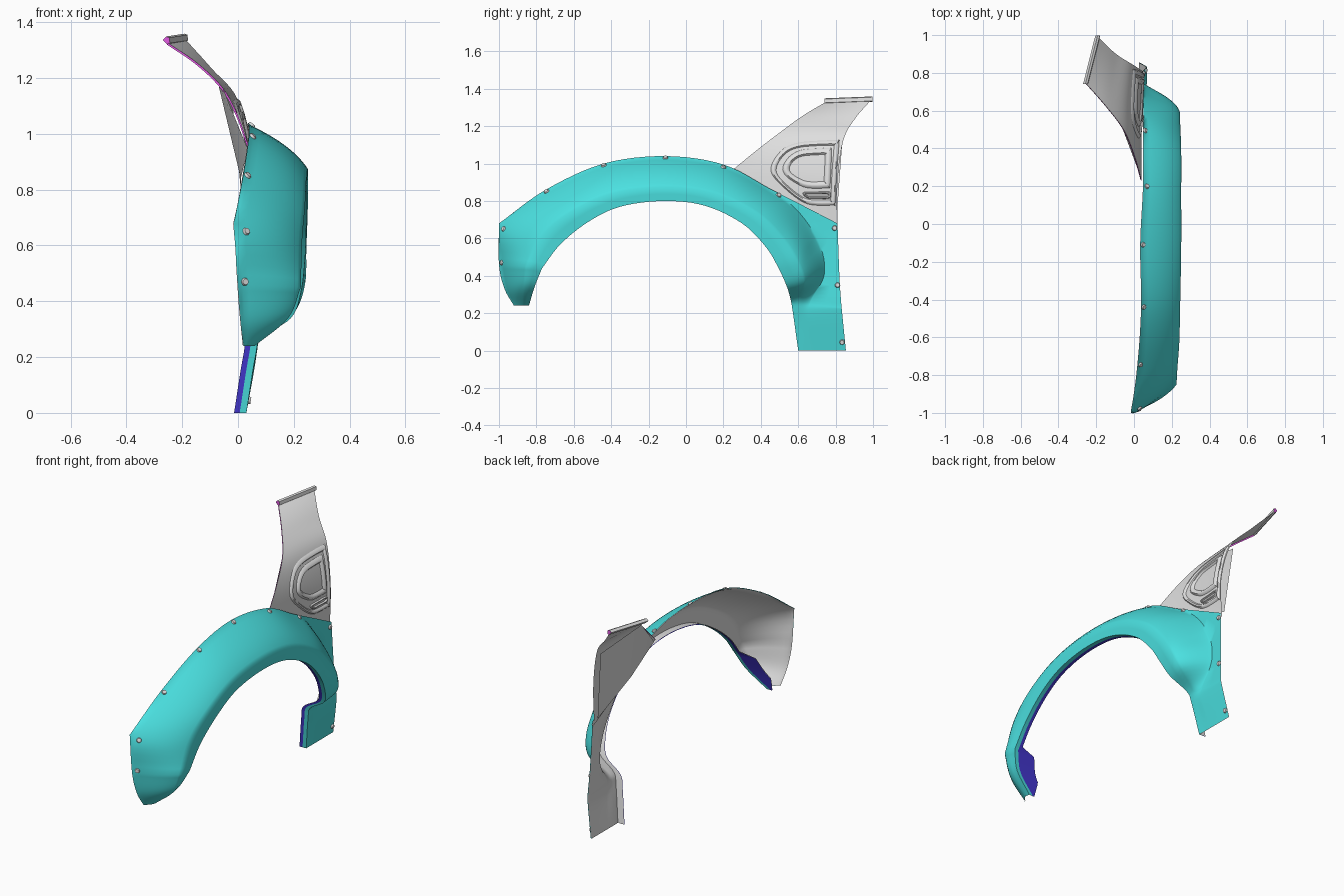
import bpy, bmesh
from mathutils import Vector
from mathutils.bvhtree import BVHTree

old = bpy.data.objects.get("Cube")
if old:
    bpy.data.objects.remove(old, do_unlink=True)


def material(name, r, g, b):
    m = bpy.data.materials.new(name)
    m.use_nodes = True
    m.diffuse_color = (r, g, b, 1)
    m.node_tree.nodes["Principled BSDF"].inputs["Base Color"].default_value = (r, g, b, 1)
    return m


teal = material("teal paint", .07, .75, .75)
grey = material("light grey panel", .74, .74, .74)
blue = material("blue liner", .06, .04, .65)
pink = material("magenta edge", .75, .1, .75)


def finish(name, bm, mats, angle=0.7):
    mesh = bpy.data.meshes.new(name)
    bm.to_mesh(mesh)
    for m in mats:
        mesh.materials.append(m)
    obj = bpy.data.objects.new(name, mesh)
    bpy.context.collection.objects.link(obj)
    bpy.ops.object.select_all(action='DESELECT')
    obj.select_set(True)
    bpy.context.view_layer.objects.active = obj
    bpy.ops.object.shade_smooth_by_angle(angle=angle)


def grid(rows, toward, closed=False):
    """Skin rows of points; turn the faces along toward(centre)."""
    bm = bmesh.new()
    vs = [[bm.verts.new(p) for p in row] for row in rows]
    n = len(rows[0])
    for a, b in zip(vs, vs[1:]):
        for i in range(n if closed else n - 1):
            j = (i + 1) % n
            bm.faces.new((a[i], a[j], b[j], b[i]))
    bm.normal_update()
    facing = sum(f.calc_area() * f.normal.dot(toward(f.calc_center_median())) for f in bm.faces)
    if facing < 0:
        bmesh.ops.reverse_faces(bm, faces=bm.faces[:])
    bm.normal_update()
    return bm


def spline(points, steps, closed=False):
    """Smooth curve through every control point."""
    p = [Vector(q) for q in points]
    if closed:
        p = [p[-1]] + p + p[:2]
    else:
        p = [p[0] * 2 - p[1]] + p + [p[-1] * 2 - p[-2]]
    out = []
    for a, b, c, d in zip(p, p[1:], p[2:], p[3:]):
        for k in range(steps):
            t = k / steps
            out.append(b + (c - a) * t / 2 + (a * 2 - b * 5 + c * 4 - d) * t * t / 2
                       + (b * 3 - a - c * 3 + d) * t ** 3 / 2)
    return out if closed else out + [p[-2]]


STEPS = 6


def cornered(points, *corners):
    """Smooth curve that keeps a sharp corner at the given control points."""
    out, start = [], 0
    for c in corners:
        out += spline(points[start:c + 1], STEPS)[:-1]
        start = c
    return out + spline(points[start:], STEPS)


def outward(c):
    return Vector((1, 0, 0))


# Rails of the flare from the front tip, over the wheel, to the rear foot
outer = [(.02, -.92, .24), (.01, -.97, .33), (0, -1, .46), (-.015, -1, .68),
         (.02, -.75, .86), (.04, -.44, 1), (.035, -.11, 1.04), (.05, .2, .995),
         (.05, .45, .865), (.05, .63, .773), (.05, .81, .68), (.06, .82, .4),
         (.068, .83, .25), (.065, .835, .2), (.03, .855, 0)]
ridge = [(.06, -.87, .24), (.18, -.86, .34), (.225, -.85, .45), (.23, -.76, .62),
         (.24, -.62, .74), (.245, -.4, .84), (.25, -.12, .875), (.25, .15, .84),
         (.25, .38, .73), (.245, .52, .59), (.24, .6, .46), (.2, .63, .36),
         (.09, .6, .28), (.064, .6, .2), (.03, .63, 0)]
lip = [(.055, -.84, .24), (.17, -.81, .34), (.22, -.77, .44), (.225, -.67, .57),
       (.235, -.52, .69), (.24, -.35, .77), (.245, -.12, .8), (.245, .1, .775),
       (.245, .3, .68), (.24, .43, .55), (.225, .5, .43), (.19, .54, .34),
       (.085, .56, .27), (.062, .572, .2), (.03, .6, 0)]
rear_foot = [(.05, .59, .755), (.05, .71, .58), (.055, .74, .41), (.06, .67, .27),
             (.065, .66, .2), (.03, .7, 0)]
front_foot = [Vector(o).lerp(Vector(r), .08) for o, r in zip(outer, ridge)]
foot = front_foot[:len(outer) - len(rear_foot)] + rear_foot

O = cornered(outer, 3, 10)
F, R, L = (cornered(rail, 2) for rail in (foot, ridge, lip))

# Flare shell: flat border, convex flank, lip face and a turned-in rim
shell_rows, liner_rows = [], []
for o, f, r, l in zip(O, F, R, L):
    ctrl = f.lerp(r, .35)
    ctrl.x = f.x + .65 * (r.x - f.x)
    blend = min(.8, (f - o).length * 4)
    row = [o, o.lerp(f, .5)]
    for k in range(13):
        t = k / 12
        convex = f * (1 - t) ** 2 + ctrl * 2 * t * (1 - t) + r * t * t
        soft = f.lerp(r, t)
        soft.x = f.x + (r.x - f.x) * t * t * (3 - 2 * t)
        row.append(convex.lerp(soft, blend))
    rim = l - Vector((.024, 0, 0))
    row += [r.lerp(l, .5), l, rim]
    shell_rows.append(row)
    # Liner return: thin over the wheel, deeper at the front end
    front_end = l.y < 0 and l.z < .445
    inner_x = max(l.x - .14, o.x) if front_end else l.x - .044
    liner_rows.append([rim, Vector((min(inner_x, rim.x - .01), l.y, l.z))])

shell = grid(shell_rows, outward)
flare_tree = BVHTree.FromBMesh(shell)
finish("wheel_flare", shell, [teal], 0.9)

# Inner skin just behind the paint and the liner
skin = grid([row + side[1:] for row, side in zip(shell_rows, liner_rows)], outward)
for v in skin.verts:
    v.co -= v.normal * .004
finish("flare_inner_skin", skin, [grey], 0.9)

hub = Vector((0, -.12, .3))
liner = grid(liner_rows, lambda c: Vector((0, hub.y - c.y, hub.z - c.z)))
finish("wheel_arch_liner", liner, [blue])

# Upper fender panel, swept between its front and rear edges
front_edge = spline([(.04, .23, .95), (0, .37, 1.065), (-.055, .5, 1.165),
                     (-.145, .62, 1.253), (-.25, .74, 1.325)], STEPS)
rear_edge = spline([(.04, .81, .66), (.045, .81, .9), (0, .84, 1.12),
                    (-.095, .9, 1.235), (-.185, .985, 1.335)], STEPS)
panel = grid([[a.lerp(b, k / 8) for k in range(9)] for a, b in zip(front_edge, rear_edge)], outward)
panel_tree = BVHTree.FromBMesh(panel)
finish("upper_fender_panel", panel, [grey])

# Inner brace behind the vent, closed onto the front edge of the panel
low = [(.035, .25, .945), (.01, .5, .84), (.02, .805, .7)]
high = [front_edge[STEPS * 2], (-.07, .53, 1.175), (-.02, .835, 1.11)]
brace = grid([low, high], lambda c: Vector((-1, 0, 0)))
finish("inner_panel_brace", brace, [grey])

# Rolled strip along the top of the panel, with coloured ends
a, b = front_edge[-1], rear_edge[-1]
profile = [(-.002, -.006), (.006, 0), (.004, .02), (-.008, .024), (-.02, .012)]
ends = [[p + Vector((x, 0, z)) for x, z in profile] for p in (a, b + Vector((0, .012, 0)))]
middle = (a + b) / 2 + Vector((0, 0, .008))
axis = (b - a).normalized()
strip = grid(ends, lambda c: (c - middle) - axis * (c - middle).dot(axis), closed=True)
for end in ends:
    cap = strip.faces.new([strip.verts.new(p) for p in end])
    cap.material_index = 1
    cap.normal_update()
    if cap.normal.dot(end[0] - middle) < 0:
        cap.normal_flip()
finish("top_mounting_strip", strip, [grey, pink])

# Thin coloured return along the front edge of the panel
edge = grid([[p, p + Vector((-.005, .002, -.005))] for p in front_edge],
            lambda c: Vector((-1, -1, 1)))
finish("panel_front_edge", edge, [pink])


def raised_frame(name, outline, wall, height):
    """Raised rim following a rounded outline, laid on the upper panel."""
    pts = spline([(0, y, z) for y, z in outline], 4, closed=True)
    ys, zs = [p.y for p in pts], [p.z for p in pts]
    cy, cz = (max(ys) + min(ys)) / 2, (max(zs) + min(zs)) / 2
    hy, hz = max(ys) - cy, max(zs) - cz
    rows = []
    for inset, h in ((0, .001), (wall * .3, height), (wall * .7, height), (wall, .001)):
        row = []
        for p in pts:
            y = cy + (p.y - cy) * (1 - inset / hy)
            z = cz + (p.z - cz) * (1 - inset / hz)
            hit = panel_tree.ray_cast(Vector((2, y, z)), Vector((-1, 0, 0)))[0]
            row.append(Vector(((hit.x if hit else .03) + h, y, z)))
        rows.append(row)
    finish(name, grid(rows, outward, closed=True), [grey], 0.9)


# Side vent: outer surround, window frame and lower slot
raised_frame("vent_surround", [(.455, .98), (.48, 1.035), (.53, 1.085), (.6, 1.112), (.7, 1.122),
                               (.81, 1.125), (.818, 1.11), (.806, .95), (.798, .79), (.785, .778),
                               (.67, .78), (.6, .81), (.52, .875), (.465, .935)], .028, .01)
raised_frame("vent_window_frame", [(.518, .98), (.55, 1.035), (.61, 1.07), (.7, 1.08), (.77, 1.082),
                                   (.778, 1.07), (.775, .97), (.77, .88), (.76, .87), (.65, .87),
                                   (.58, .9), (.53, .94)], .035, .012)
raised_frame("vent_slot", [(.625, .845), (.7, .849), (.768, .849), (.768, .815), (.7, .813),
                           (.65, .815)], .014, .009)

# Flat bolts seated on the flare border
bolts = [(-.975, .65), (-.985, .47), (-.745, .85), (-.44, .99), (-.11, 1.03),
         (.2, .98), (.495, .83), (.795, .655), (.81, .35), (.835, .045)]
bm = bmesh.new()
for y, z in bolts:
    spot, normal = flare_tree.ray_cast(Vector((2, y, z)), Vector((-1, 0, 0)))[:2]
    turn = normal.to_track_quat('Z', 'Y').to_matrix().to_4x4()
    turn.translation = spot + normal * .003
    bmesh.ops.create_cone(bm, cap_ends=True, segments=12, radius1=.015, radius2=.011,
                          depth=.01, matrix=turn)
finish("flare_bolts", bm, [grey])
